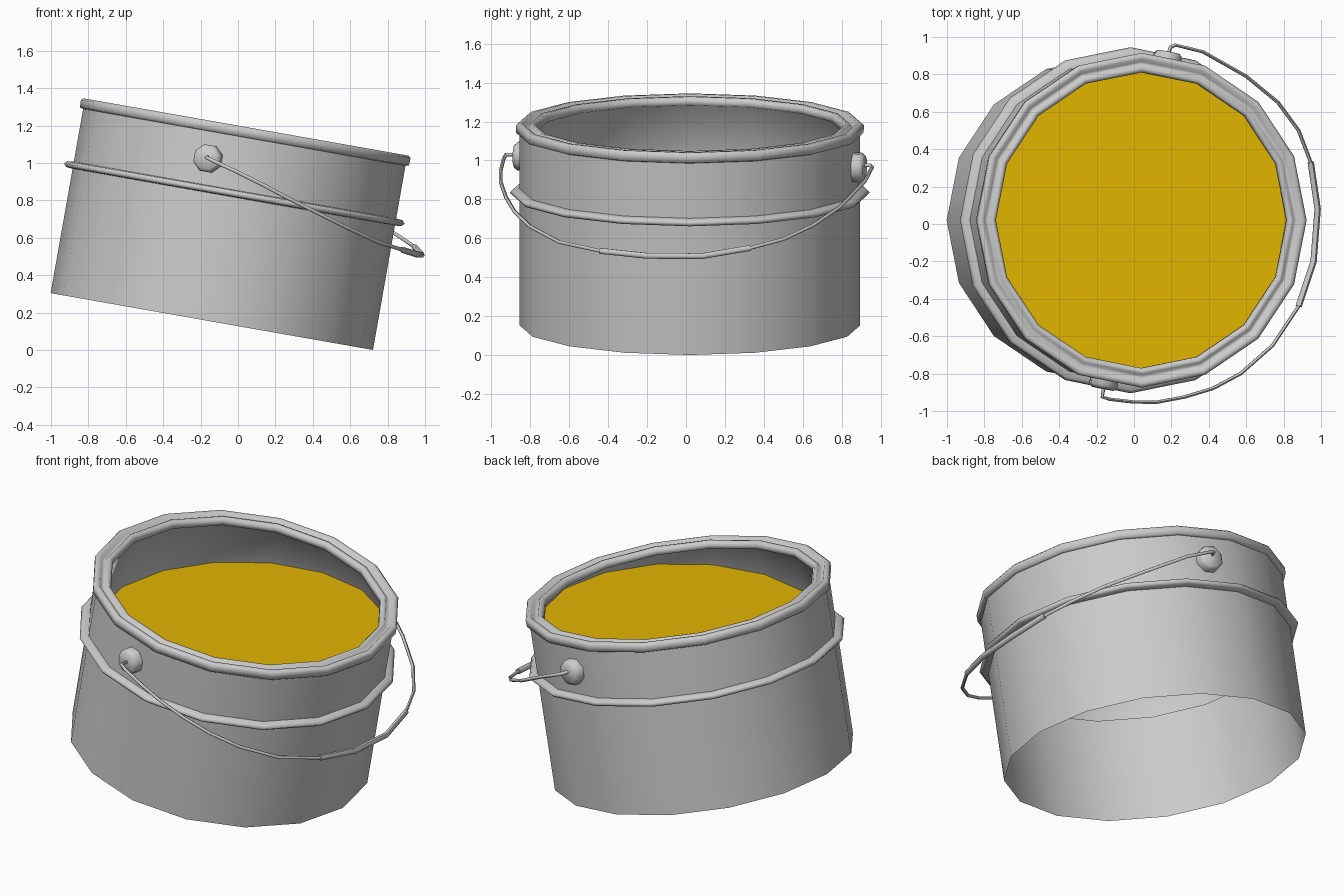
import bpy, bmesh
from math import sin, cos, pi, radians
from mathutils import Matrix, Vector

if "Cube" in bpy.data.objects:
    bpy.data.objects.remove(bpy.data.objects["Cube"])

# The whole bucket leans 10 degrees towards +x
TILT = Matrix.Translation((-0.14, 0.02, 0.152)) @ Matrix.Rotation(radians(10), 4, 'Y')


def finish(name, bm, angle=40):
    mesh = bpy.data.meshes.new(name)
    bmesh.ops.recalc_face_normals(bm, faces=bm.faces)
    bm.to_mesh(mesh)
    bm.free()
    ob = bpy.data.objects.new(name, mesh)
    bpy.context.collection.objects.link(ob)
    bpy.ops.object.select_all(action='DESELECT')
    ob.select_set(True)
    bpy.context.view_layer.objects.active = ob
    bpy.ops.object.shade_smooth_by_angle(angle=radians(angle))
    return ob


def lathe(name, profile, sides, mat, closed=False, cap_end=False, angle=40):
    """Spin (radius, height) points around z, then place with mat."""
    bm = bmesh.new()
    rings = [[bm.verts.new(mat @ Vector((r * cos(2 * pi * i / sides), r * sin(2 * pi * i / sides), z)))
              for i in range(sides)] for r, z in profile]
    pairs = list(zip(rings, rings[1:]))
    if closed:
        pairs.append((rings[-1], rings[0]))
    for a, b in pairs:
        for i in range(sides):
            j = (i + 1) % sides
            bm.faces.new((a[i], a[j], b[j], b[i]))
    if cap_end:
        bm.faces.new(rings[-1])
    return finish(name, bm, angle)


def wire(name, points, radius):
    cu = bpy.data.curves.new(name, 'CURVE')
    cu.dimensions = '3D'
    cu.bevel_depth = radius
    cu.bevel_resolution = 1
    cu.use_fill_caps = True
    sp = cu.splines.new('POLY')
    sp.points.add(len(points) - 1)
    for p, co in zip(sp.points, points):
        p.co = (*co, 1)
    ob = bpy.data.objects.new(name, cu)
    bpy.context.collection.objects.link(ob)
    bpy.ops.object.select_all(action='DESELECT')
    ob.select_set(True)
    bpy.context.view_layer.objects.active = ob
    bpy.ops.object.convert(target='MESH')
    bpy.ops.object.shade_smooth_by_angle(angle=radians(60))


# Body: single outer wall, open underneath
lathe("bucket_wall", [(0.875, 0.0), (0.875, 1.02)], 16, TILT)

# Rim: outer bead, groove, inner bead, inner wall
lathe("rim", [(0.875, 1.0), (0.893, 1.005), (0.895, 1.045), (0.882, 1.056), (0.862, 1.056),
              (0.848, 1.035), (0.832, 1.035), (0.822, 1.052), (0.802, 1.052), (0.79, 1.035),
              (0.79, 1.01), (0.815, 1.0), (0.815, 0.60)], 16, TILT, angle=75)

# Raised band around the wall
lathe("band", [(0.87, 0.675), (0.91, 0.678), (0.925, 0.694), (0.91, 0.71), (0.87, 0.714)],
      16, TILT, angle=120)

# Paint: a level surface trimmed to the leaning inner wall
level = 0.985
bm = bmesh.new()
ring = []
for i in range(16):
    a = 2 * pi * i / 16
    p = TILT @ Vector((0.815 * cos(a), 0.815 * sin(a), 0))
    t = (level - p.z) / cos(radians(10))
    ring.append(bm.verts.new((p.x + t * sin(radians(10)), p.y, level)))
bm.faces.new(ring)
paint = finish("paint", bm)
yellow = bpy.data.materials.new("yellow_paint")
yellow.diffuse_color = (0.76, 0.46, 0.0, 1)
yellow.use_nodes = True
yellow.node_tree.nodes["Principled BSDF"].inputs["Base Color"].default_value = yellow.diffuse_color
paint.data.materials.append(yellow)

# Ears: bevelled buttons centred on two opposite wall faces
for name, ang in (("ear_back", 78.75), ("ear_front", 258.75)):
    mat = (TILT @ Matrix.Translation((0, 0, 0.855)) @ Matrix.Rotation(radians(ang), 4, 'Z')
           @ Matrix.Rotation(pi / 2, 4, 'Y'))
    lathe(name, [(0.078, 0.845), (0.078, 0.9), (0.062, 0.918)], 8,
          mat @ Matrix.Rotation(pi / 8, 4, 'Z'), cap_end=True, angle=80)

# Hanging wire handle with a thicker grip
handle = [(-0.16, -0.87, 1.03), (-0.17, -0.925, 1.03), (-0.13, -0.937, 1.01), (0, -0.952, 0.95),
          (0.12, -0.953, 0.89), (0.27, -0.925, 0.81), (0.42, -0.88, 0.735), (0.57, -0.80, 0.66),
          (0.74, -0.65, 0.58), (0.88, -0.44, 0.535), (0.96, -0.20, 0.51), (0.982, 0.08, 0.508),
          (0.945, 0.33, 0.55), (0.88, 0.50, 0.595), (0.77, 0.65, 0.665), (0.60, 0.79, 0.76),
          (0.37, 0.92, 0.895), (0.22, 0.957, 0.965), (0.195, 0.945, 0.975), (0.18, 0.90, 0.975)]
wire("handle_wire", handle, 0.01)
wire("handle_grip", handle[9:13], 0.017)
